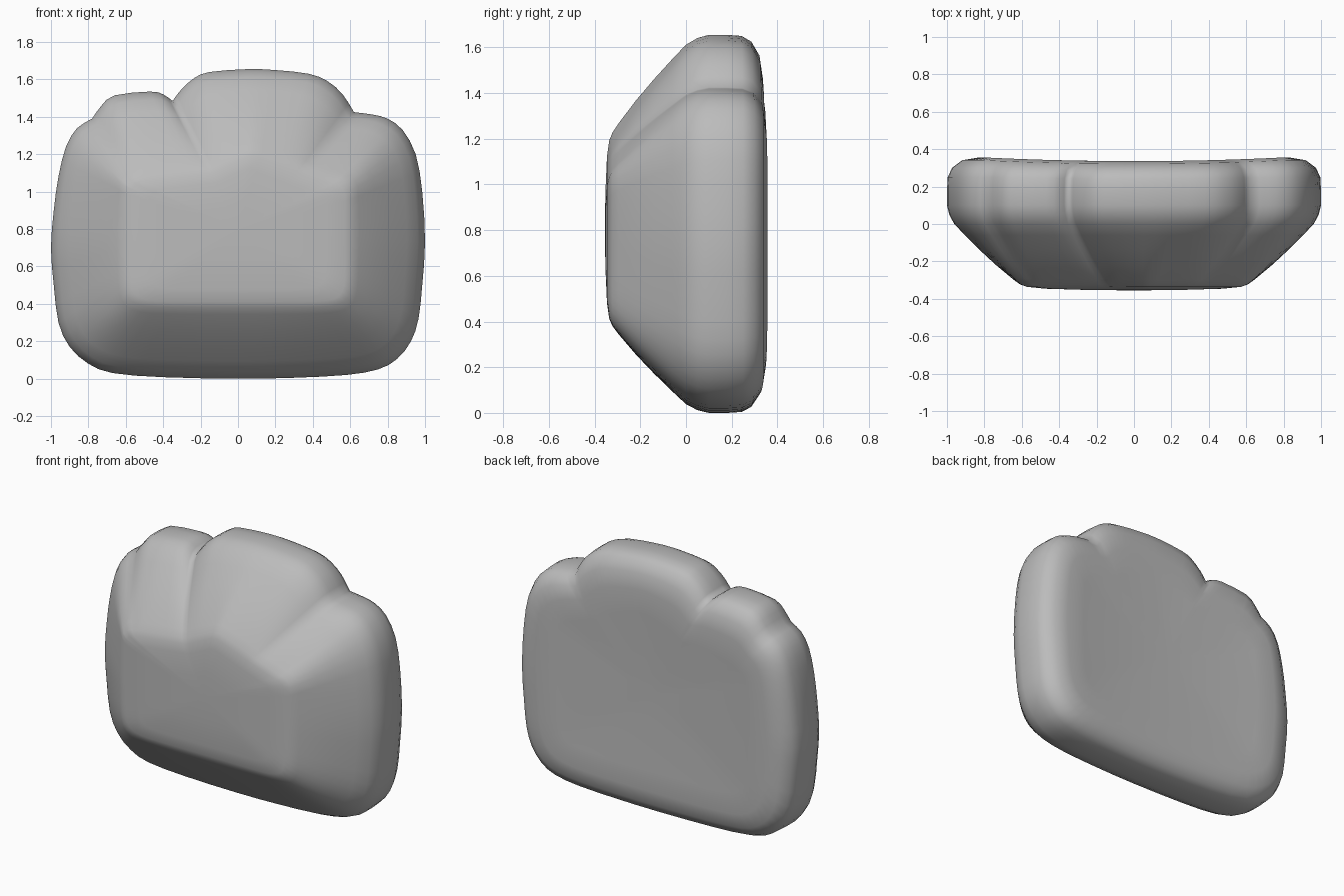
import bpy, bmesh

if "Cube" in bpy.data.objects:
    bpy.data.objects.remove(bpy.data.objects["Cube"])

# Silhouette seen from the front (x, z), with notches between the top lobes
OUTLINE = [(0, 0), (.3, .005), (.58, .02), (.75, .05), (.85, .105), (.925, .2), (.965, .32),
           (.985, .5), (1, .73), (.985, 1.0), (.95, 1.2), (.88, 1.33), (.8, 1.39), (.72, 1.412),
           (.62, 1.425), (.56, 1.52), (.48, 1.59), (.38, 1.63), (.2, 1.65), (.05, 1.655),
           (-.15, 1.64), (-.23, 1.61), (-.3, 1.55), (-.35, 1.485), (-.4, 1.52), (-.47, 1.535),
           (-.66, 1.515), (-.73, 1.46), (-.78, 1.39), (-.86, 1.34), (-.92, 1.24), (-.96, 1.08),
           (-.985, .9), (-1, .7), (-.985, .5), (-.96, .3), (-.9, .17), (-.8, .08),
           (-.67, .03), (-.4, .008)]
NOTCHES = (14, 23, 28)
CZ = 0.8

# Where the lobes meet the front plateau: outline x -> plateau (x, z)
LOBES = [(-.92, -.59, 1.02), (-.78, -.55, 1.06), (-.55, -.38, 1.08), (-.35, -.14, 1.11),
         (.1, .07, 1.21), (.62, .34, 1.11), (.8, .48, 1.06), (.88, .56, 1.04), (.95, .59, 1.0)]

# Depth profile: (y, blend from silhouette to front plateau, scale about centre)
RINGS = [(.343, 1, .35), (.346, 1, .7), (.351, .75, 1), (.356, .42, 1), (.341, .2, 1),
         (.30, .065, 1), (.25, .01, 1), (.18, 0, 1), (.10, 0, 1), (.05, .03, 1), (0, .095, 1),
         (-.06, .235, 1), (-.14, .43, 1), (-.22, .64, 1), (-.295, .86, 1), (-.322, .95, 1),
         (-.336, 1, .97), (-.346, 1, .8), (-.353, 1, .4)]


def refine(pts):
    """Add a curved midpoint to each edge, keeping the notches sharp."""
    out, n = [], len(pts)
    for i in range(n):
        j = (i + 1) % n
        mid = []
        for c in (0, 1):
            p, q = pts[i][c], pts[j][c]
            o = 2 * p - q if i in NOTCHES else pts[i - 1][c]
            r = 2 * q - p if j in NOTCHES else pts[(j + 1) % n][c]
            mid.append((9 * (p + q) - o - r) / 16)
        out += [pts[i], tuple(mid)]
    return out


def plateau(x, z):
    """Front plateau point matching an outline point."""
    if z > 1.19 and LOBES[0][0] <= x <= LOBES[-1][0]:
        for a, b in zip(LOBES, LOBES[1:]):
            if x <= b[0]:
                u = (x - a[0]) / (b[0] - a[0])
                return a[1] + (b[1] - a[1]) * u, a[2] + (b[2] - a[2]) * u
    dx, dz = x, (z - CZ) / .83
    m = (abs(dx) ** 10 + abs(dz) ** 10) ** .1
    return dx / m * .59, CZ + dz / m * .4


def hollow(x, y):
    """Dish the back slightly across its width."""
    return y - .02 * max(0, 1 - (x / .8) ** 2) * min(1, max(0, (y - .2) / .14))


# Puffy body: loft the rings from back to front
outline = refine(OUTLINE)
n = len(outline)
bm = bmesh.new()
loops = []
for y, t, s in RINGS:
    loop = []
    for x, z in outline:
        fx, fz = plateau(x, z)
        px, pz = (x + (fx - x) * t) * s, CZ + (z + (fz - z) * t - CZ) * s
        loop.append(bm.verts.new((px, hollow(px, y), pz)))
    loops.append(loop)
for a, b in zip(loops, loops[1:]):
    for i in range(n):
        j = (i + 1) % n
        bm.faces.new((a[i], a[j], b[j], b[i]))

# Close the back and front with fans
for loop, y in ((loops[0], .322), (loops[-1], -.355)):
    c = bm.verts.new((0, y, CZ))
    for i in range(n):
        bm.faces.new((loop[i], loop[(i + 1) % n], c))
bmesh.ops.recalc_face_normals(bm, faces=bm.faces)
for f in bm.faces:
    f.smooth = True

mesh = bpy.data.meshes.new("puffy_body")
bm.to_mesh(mesh)
bm.free()
body = bpy.data.objects.new("puffy_body", mesh)
bpy.context.collection.objects.link(body)

grey = bpy.data.materials.new("plain grey")
grey.diffuse_color = (.5, .5, .5, 1)
grey.use_nodes = True
grey.node_tree.nodes["Principled BSDF"].inputs["Base Color"].default_value = grey.diffuse_color
mesh.materials.append(grey)
